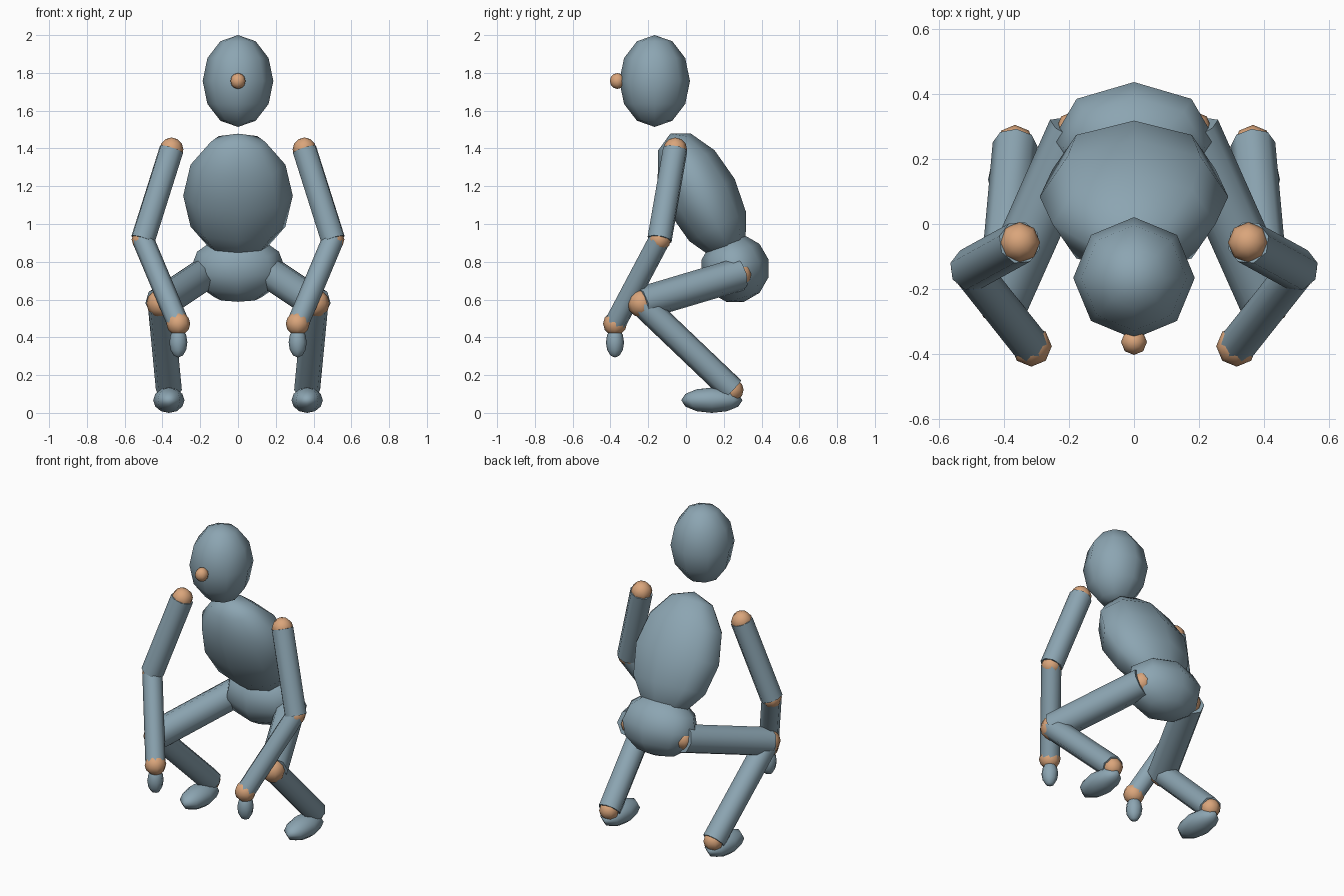
import bpy
import math
from mathutils import Vector

cube = bpy.data.objects.get("Cube")
if cube:
    bpy.data.objects.remove(cube, do_unlink=True)


def make_material(name, color):
    mat = bpy.data.materials.new(name)
    mat.use_nodes = True
    mat.diffuse_color = color
    mat.node_tree.nodes["Principled BSDF"].inputs["Base Color"].default_value = color
    return mat


BLUE = make_material("slate blue", (0.262, 0.376, 0.445, 1))
TAN = make_material("warm tan", (0.70, 0.376, 0.198, 1))


def ball(name, center, radii, mat, tilt=0):
    """Low-poly ellipsoid, tilted forward by an angle in degrees."""
    bpy.ops.mesh.primitive_uv_sphere_add(segments=8, ring_count=6, radius=1, location=center,
                                         rotation=(math.radians(tilt), 0, 0))
    obj = bpy.context.object
    obj.name = name
    obj.scale = radii
    obj.data.materials.append(mat)
    bpy.ops.object.shade_smooth()


def limb(name, start, end, radius):
    """Eight-sided cylinder between two joints."""
    start, end = Vector(start), Vector(end)
    axis = end - start
    bpy.ops.mesh.primitive_cylinder_add(vertices=8, radius=radius, depth=axis.length,
                                        location=(start + end) / 2,
                                        rotation=axis.to_track_quat('Z', 'Y').to_euler())
    obj = bpy.context.object
    obj.name = name
    obj.data.materials.append(BLUE)
    bpy.ops.object.shade_smooth_by_angle(angle=math.radians(60))


# Head, nose and trunk
ball("head", (0, -0.166, 1.757), (0.187, 0.187, 0.243), BLUE)
ball("nose", (0, -0.363, 1.757), (0.04, 0.04, 0.042), TAN)
ball("torso", (0, 0.084, 1.15), (0.29, 0.195, 0.368), BLUE, tilt=27)
ball("pelvis", (0, 0.26, 0.765), (0.25, 0.183, 0.183), BLUE, tilt=15)

# Arms and legs, one set per side
for side, s in (("left", 1), ("right", -1)):
    joints = {
        "shoulder": ((s * 0.352, -0.057, 1.395), 0.063),
        "elbow": ((s * 0.503, -0.14, 0.918), 0.06),
        "wrist": ((s * 0.316, -0.376, 0.472), 0.063),
        "hip": ((s * 0.178, 0.285, 0.735), 0.065),
        "knee": ((s * 0.41, -0.235, 0.58), 0.075),
        "ankle": ((s * 0.366, 0.245, 0.122), 0.06),
    }
    for name, (center, radius) in joints.items():
        ball(f"{side}_{name}", center, (radius,) * 3, TAN)
    for name, a, b, radius in (("upper_arm", "shoulder", "elbow", 0.067),
                               ("forearm", "elbow", "wrist", 0.058),
                               ("thigh", "hip", "knee", 0.088),
                               ("shin", "knee", "ankle", 0.069)):
        limb(f"{side}_{name}", joints[a][0], joints[b][0], radius)
    ball(f"{side}_hand", (s * 0.316, -0.376, 0.373), (0.048, 0.048, 0.08), BLUE)
    ball(f"{side}_foot", (s * 0.366, 0.137, 0.067), (0.083, 0.162, 0.067), BLUE)
